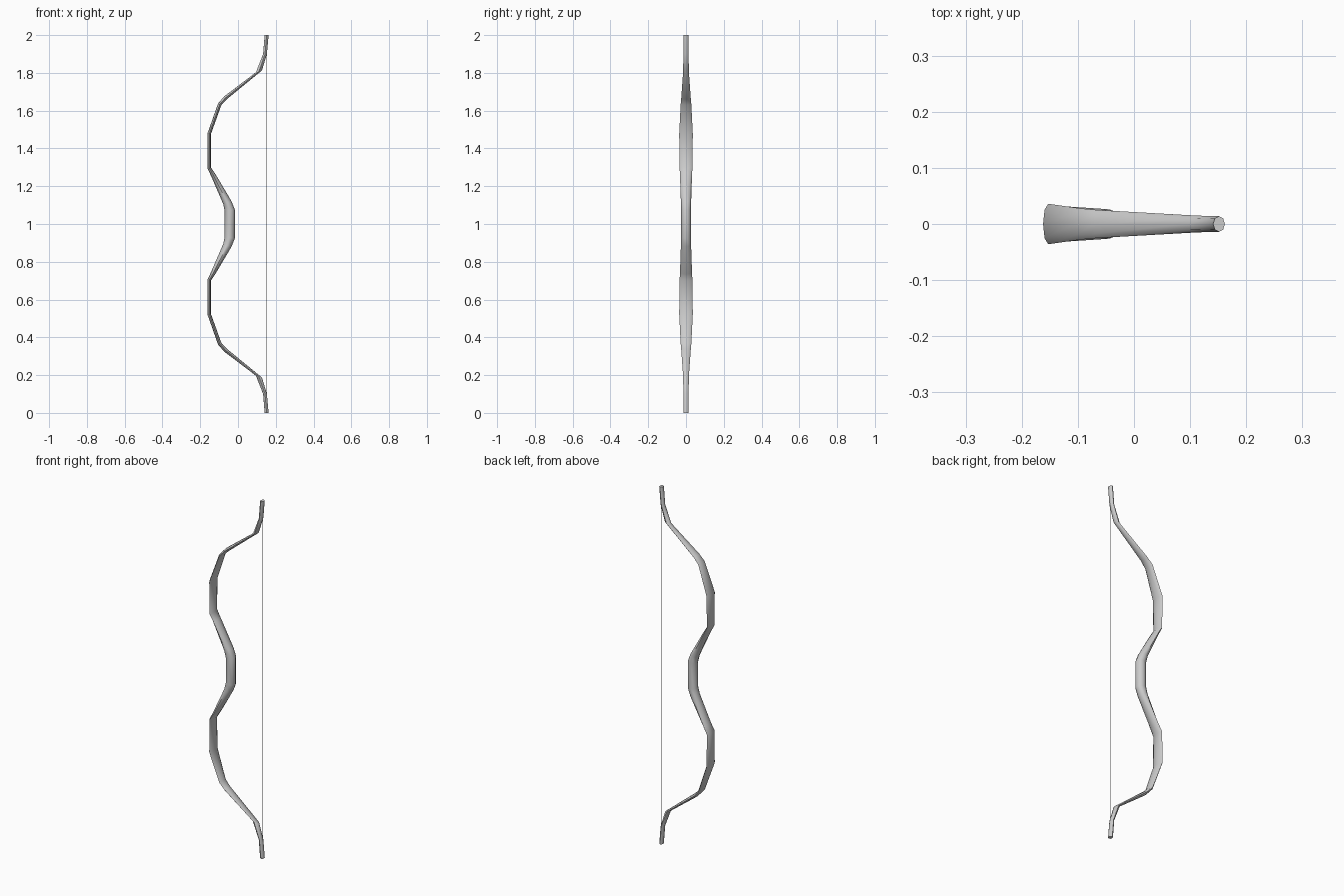
import bpy, bmesh, math

if "Cube" in bpy.data.objects:
    bpy.data.objects.remove(bpy.data.objects["Cube"])

SIDES = 8

# Upper half stations: back x, back z, belly x, belly z, half width
upper = [
    (0.141, 2.00, 0.162, 2.00, 0.014),
    (0.133, 1.90, 0.153, 1.90, 0.014),
    (0.095, 1.803, 0.127, 1.813, 0.015),
    (-0.071, 1.677, -0.060, 1.660, 0.025),
    (-0.105, 1.640, -0.088, 1.630, 0.028),
    (-0.162, 1.478, -0.144, 1.474, 0.036),
    (-0.162, 1.295, -0.144, 1.300, 0.034),
    (-0.142, 1.253, -0.120, 1.265, 0.032),
    (-0.078, 1.105, -0.034, 1.120, 0.027),
    (-0.071, 1.070, -0.016, 1.075, 0.026),
]
# Mirror the stations about the grip
lower = [(a, 2 - b, c, 2 - d, w) for a, b, c, d, w in reversed(upper)]


def loft(name, stations, sides):
    """Skin elliptical rings along the stations and cap both ends."""
    bm = bmesh.new()
    rings = []
    for bx, bz, fx, fz, w in stations:
        ring = []
        for i in range(sides):
            t = 2 * math.pi * i / sides
            k = math.cos(t) / 2
            ring.append(bm.verts.new(((bx + fx) / 2 + (fx - bx) * k,
                                      w * math.sin(t),
                                      (bz + fz) / 2 + (fz - bz) * k)))
        rings.append(ring)
    for r, s in zip(rings, rings[1:]):
        for i in range(sides):
            j = (i + 1) % sides
            bm.faces.new((r[i], r[j], s[j], s[i]))
    bm.faces.new(rings[0])
    bm.faces.new(rings[-1])
    bmesh.ops.recalc_face_normals(bm, faces=bm.faces)
    mesh = bpy.data.meshes.new(name)
    bm.to_mesh(mesh)
    bm.free()
    obj = bpy.data.objects.new(name, mesh)
    bpy.context.collection.objects.link(obj)
    bpy.ops.object.select_all(action='DESELECT')
    obj.select_set(True)
    bpy.context.view_layer.objects.active = obj
    bpy.ops.object.shade_smooth_by_angle(angle=math.radians(50))
    return obj


# Recurved bow body
loft("bow_body", upper + lower, SIDES)

# Thin string between the tips
r = 0.0008
loft("bow_string", [(0.153 - r, z, 0.153 + r, z, r) for z in (1.92, 0.08)], 6)
